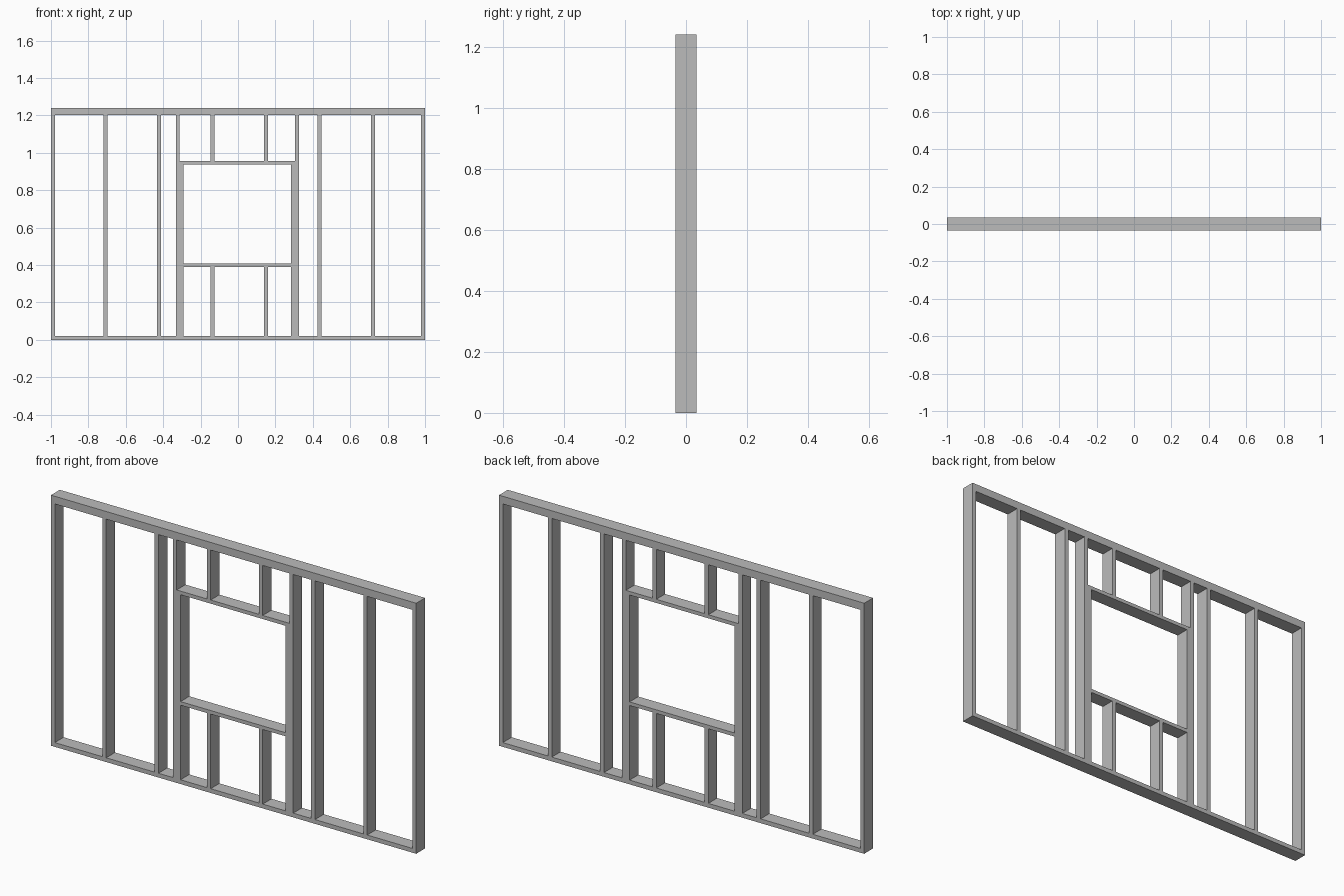
import bpy

cube = bpy.data.objects.get("Cube")
if cube:
    bpy.data.objects.remove(cube, do_unlink=True)

# Single flat grey
grey = bpy.data.materials.new("frame_grey")
grey.use_nodes = True
color = (0.5, 0.5, 0.5, 1)
grey.diffuse_color = color
grey.node_tree.nodes["Principled BSDF"].inputs["Base Color"].default_value = color

DEPTH = 0.069   # timber depth
T = 0.021       # timber thickness
HEIGHT = 1.24
PLATE_TOP = 1.202
SILL_TOP = 0.408
HEADER_BOTTOM = 0.937
KING = 0.322    # king stud centre offset
SHIFT = -0.003  # window opening is slightly off centre


def timber(name, x0, x1, z0, z1):
    """Rectangular timber filling the wall depth."""
    bpy.ops.mesh.primitive_cube_add(size=1, location=((x0 + x1) / 2, 0, (z0 + z1) / 2))
    ob = bpy.context.object
    ob.name = name
    ob.scale = (x1 - x0, DEPTH, z1 - z0)
    bpy.ops.object.transform_apply(location=False, rotation=False, scale=True)
    ob.data.materials.append(grey)


def stud(name, x, z0, z1):
    timber(name, x - T / 2, x + T / 2, z0, z1)


# Plates along the floor and the top
timber("bottom_plate", -1, 1, 0, T)
timber("top_plate", -1, 1, PLATE_TOP, HEIGHT)

# Full height studs
edge = 1 - T / 2
for i, x in enumerate((-edge, -0.708, -0.422, 0.435, 0.721, edge)):
    stud(f"wall_stud_{i + 1}", x, T, PLATE_TOP)

# King and jack studs beside the opening
for side, s in (("right", -1), ("left", 1)):
    stud(f"king_stud_{side}", SHIFT + s * (KING - T / 2 + T / 2 - 0.003), T, PLATE_TOP)
    stud(f"jack_stud_{side}", SHIFT + s * (KING - T - 0.003), T, HEADER_BOTTOM)

# Header between king studs and sill between jack studs
king_in = KING - 0.003 - T / 2
timber("window_header", SHIFT - king_in, SHIFT + king_in, HEADER_BOTTOM, HEADER_BOTTOM + T * 0.85)
timber("window_sill", SHIFT - king_in + T, SHIFT + king_in - T, SILL_TOP - T * 0.85, SILL_TOP)

# Short studs above and below the opening
for side, x in (("right", -0.136), ("left", 0.149)):
    stud(f"upper_cripple_{side}", x, HEADER_BOTTOM + T * 0.85, PLATE_TOP)
    stud(f"lower_cripple_{side}", x, T, SILL_TOP - T * 0.85)
